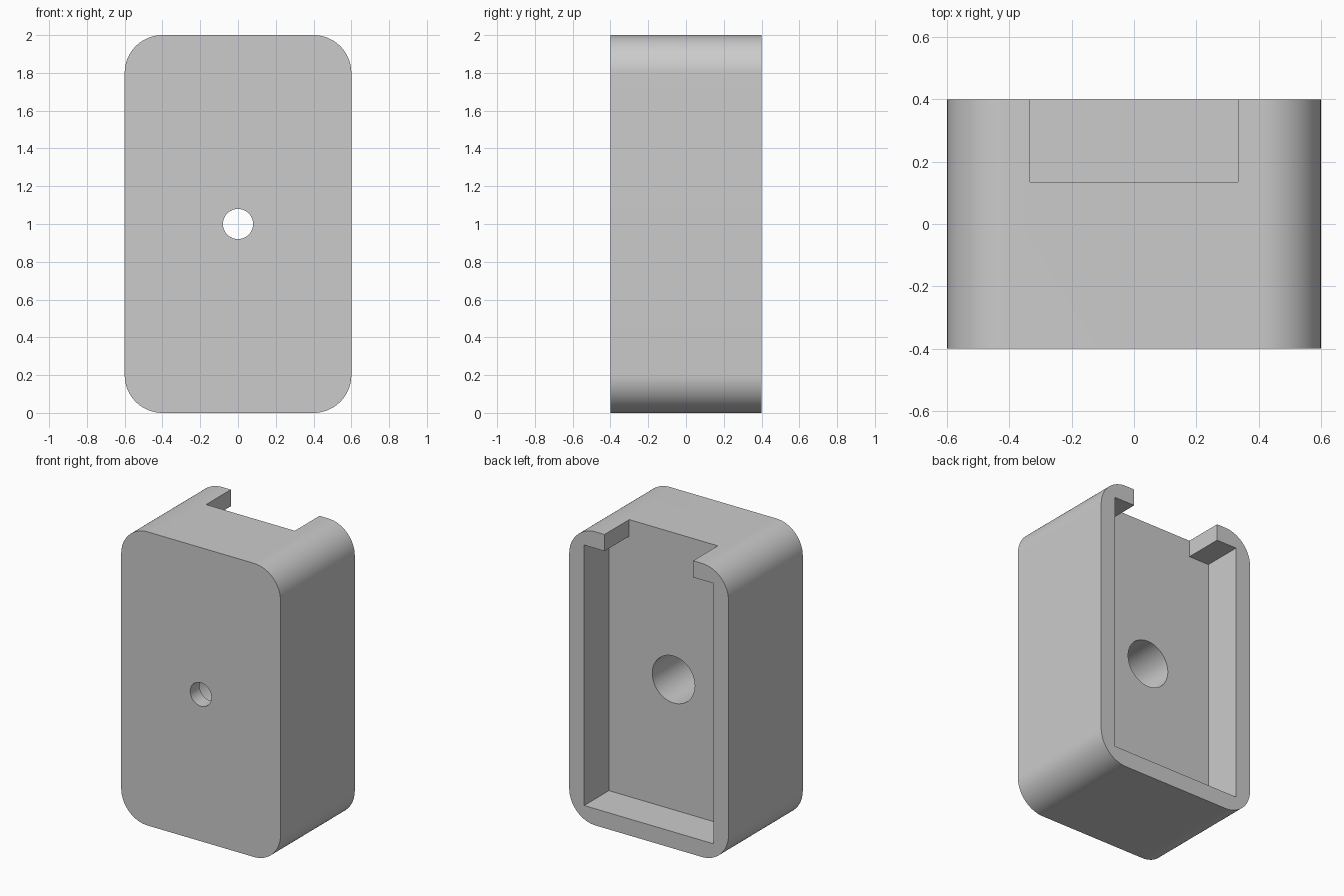
import bpy, bmesh
from math import cos, sin, pi, radians

if "Cube" in bpy.data.objects:
    bpy.data.objects.remove(bpy.data.objects["Cube"])

grey = bpy.data.materials.new("plain grey")
grey.use_nodes = True
grey.diffuse_color = (0.6, 0.6, 0.6, 1)
grey.node_tree.nodes["Principled BSDF"].inputs["Base Color"].default_value = (0.6, 0.6, 0.6, 1)


def arc(cx, cz, r, start, end, steps):
    return [(cx + r * cos(start + (end - start) * i / steps),
             cz + r * sin(start + (end - start) * i / steps)) for i in range(steps + 1)]


def extrude(name, profile, y0, y1):
    """Solid made by extruding an x-z profile from y0 to y1."""
    bm = bmesh.new()
    face = bm.faces.new([bm.verts.new((x, y0, z)) for x, z in profile])
    new = bmesh.ops.extrude_face_region(bm, geom=[face])["geom"]
    verts = [v for v in new if isinstance(v, bmesh.types.BMVert)]
    bmesh.ops.translate(bm, verts=verts, vec=(0, y1 - y0, 0))
    bmesh.ops.recalc_face_normals(bm, faces=bm.faces)
    mesh = bpy.data.meshes.new(name)
    bm.to_mesh(mesh)
    bm.free()
    mesh.materials.append(grey)
    obj = bpy.data.objects.new(name, mesh)
    bpy.context.collection.objects.link(obj)
    return obj


# Block with rounded corners
W, H, D, R = 0.6, 2.0, 0.4, 0.2
outline = []
for i, (sx, z) in enumerate([(1, H - R), (-1, H - R), (-1, R), (1, R)]):
    outline += arc(sx * (W - R), z, R, i * pi / 2, (i + 1) * pi / 2, 20)
case = extrude("case", outline, -D, D)

# Rear pocket, opening through the top wall by a narrower notch
px, nx, wall, floor_y = 0.487, 0.334, 0.113, 0.134
half = [(px, wall), (px, H - wall), (nx, H - wall), (nx, H + 0.1)]
pocket = half + [(-x, z) for x, z in reversed(half)]

# Wide bore behind a small front hole
cutters = [
    extrude("pocket_cutter", pocket, floor_y, D + 0.1),
    extrude("wide_bore_cutter", arc(0, 1, 0.16, 0, 2 * pi, 64)[:-1], -D + 0.1, floor_y + 0.1),
    extrude("front_hole_cutter", arc(0, 1, 0.08, 0, 2 * pi, 48)[:-1], -D - 0.1, -D + 0.2),
]

bpy.ops.object.select_all(action="DESELECT")
bpy.context.view_layer.objects.active = case
case.select_set(True)
for cutter in cutters:
    cutter.hide_render = True
    mod = case.modifiers.new(cutter.name, "BOOLEAN")
    mod.operation = "DIFFERENCE"
    mod.solver = "EXACT"
    mod.object = cutter
    bpy.ops.object.modifier_apply(modifier=mod.name)
    bpy.data.objects.remove(cutter)

bpy.ops.object.shade_smooth_by_angle(angle=radians(30))
